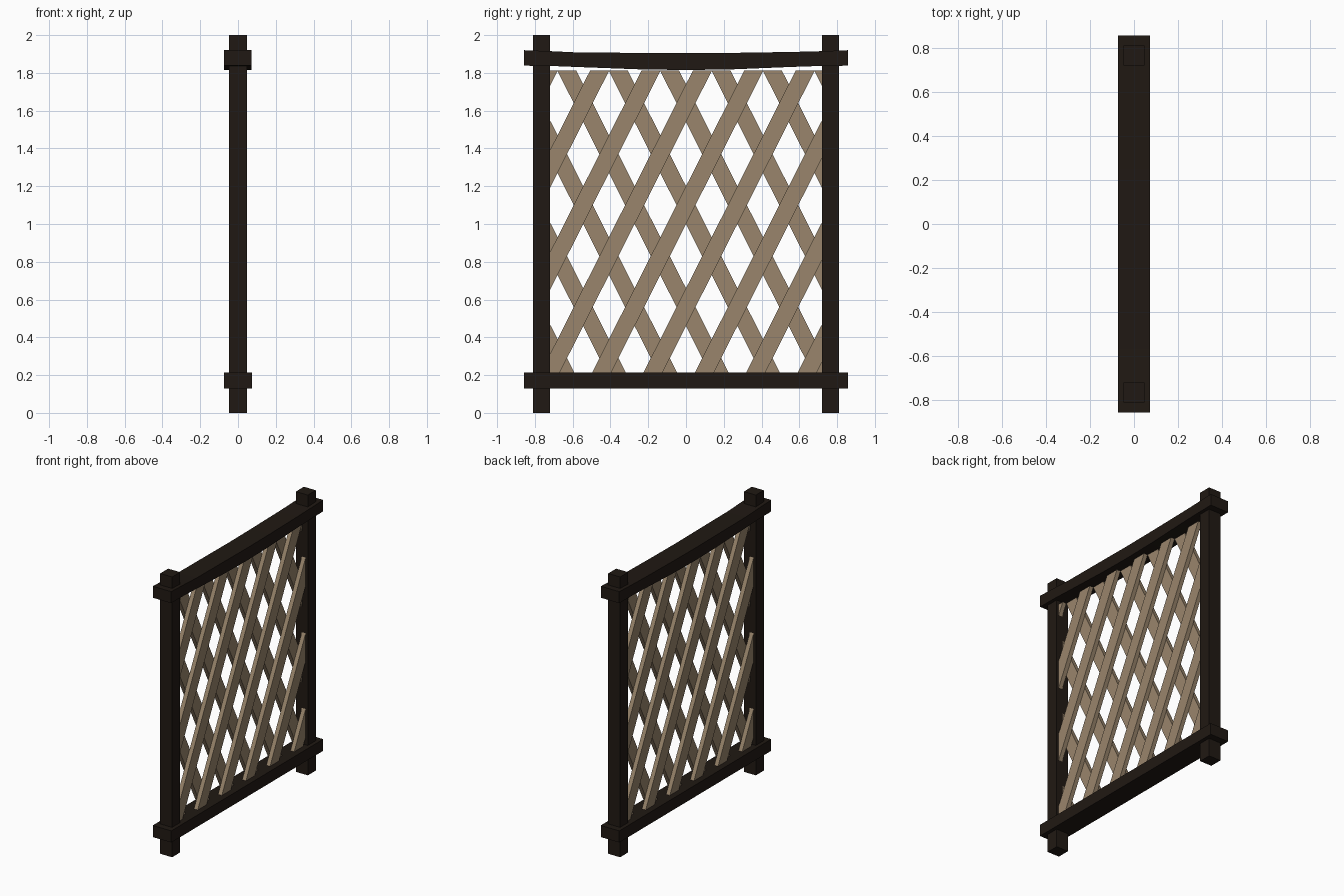
import bpy, bmesh
from mathutils import Vector

if "Cube" in bpy.data.objects:
    bpy.data.objects.remove(bpy.data.objects["Cube"])


def material(name, color):
    m = bpy.data.materials.new(name)
    m.diffuse_color = color
    m.use_nodes = True
    m.node_tree.nodes["Principled BSDF"].inputs["Base Color"].default_value = m.diffuse_color
    return m


dark = material("dark_timber", (0.0144, 0.0095, 0.0065, 1))
pale = material("pale_timber", (0.32, 0.235, 0.15, 1))


def finish(bm, name, mat):
    bmesh.ops.recalc_face_normals(bm, faces=bm.faces[:])
    mesh = bpy.data.meshes.new(name)
    bm.to_mesh(mesh)
    bm.free()
    mesh.materials.append(mat)
    obj = bpy.data.objects.new(name, mesh)
    bpy.context.collection.objects.link(obj)


def box(name, lo, hi):
    bm = bmesh.new()
    bmesh.ops.create_cube(bm, size=1)
    for v in bm.verts:
        v.co = Vector([(a + b) / 2 + c * (b - a) for a, b, c in zip(lo, hi, v.co)])
    finish(bm, name, dark)


# Posts and straight bottom rail
for side, y in (("left", -0.765), ("right", 0.765)):
    box(side + "_post", (-0.047, y - 0.045, 0), (0.047, y + 0.045, 2))
box("bottom_rail", (-0.073, -0.857, 0.13), (0.073, 0.857, 0.213))

# Worn top rail, lofted from rectangles: y, underside z, top z
stations = [(-0.857, 1.838, 1.92), (-0.72, 1.837, 1.915), (-0.57, 1.831, 1.908),
            (-0.25, 1.819, 1.906), (0, 1.815, 1.904), (0.25, 1.819, 1.906),
            (0.57, 1.832, 1.911), (0.72, 1.837, 1.915), (0.857, 1.838, 1.92)]
bm = bmesh.new()
rings = [[bm.verts.new((x, y, z)) for x, z in
          ((-0.073, lo), (0.072, lo), (0.072, hi), (-0.073, hi))]
         for y, lo, hi in stations]
for a, b in zip(rings, rings[1:]):
    for i in range(4):
        j = (i + 1) % 4
        bm.faces.new((a[i], a[j], b[j], b[i]))
bm.faces.new(rings[0])
bm.faces.new(rings[-1])
finish(bm, "top_rail", dark)

# Diagonal lattice: two layers of slats, each clipped to the opening
SLOPE, STEP, HEIGHT, THICK = 1.985, 0.54, 0.2, 0.03
LIMITS = [((0, -0.725, 0), (0, -1, 0)), ((0, 0.725, 0), (0, 1, 0)),
          ((0, 0, 0.2), (0, 0, -1)), ((0, 0, 1.812), (0, 0, 1))]
for name, lean in (("front_slats", 1), ("back_slats", -1)):
    total = bpy.data.meshes.new("temp")
    bm = bmesh.new()
    for k in range(-5, 6):
        c = 1.10 + k * STEP
        bm.faces.new([bm.verts.new((0, y, lean * SLOPE * y + c + h * HEIGHT / 2))
                      for y, h in ((-1, -1), (1, -1), (1, 1), (-1, 1))])
    for co, no in LIMITS:
        geom = bm.verts[:] + bm.edges[:] + bm.faces[:]
        bmesh.ops.bisect_plane(bm, geom=geom, plane_co=co, plane_no=no, clear_outer=True)
    new = bmesh.ops.extrude_face_region(bm, geom=bm.faces[:], use_keep_orig=True)["geom"]
    for v in new:
        if isinstance(v, bmesh.types.BMVert):
            v.co.x += lean * THICK
    bpy.data.meshes.remove(total)
    finish(bm, name, pale)
